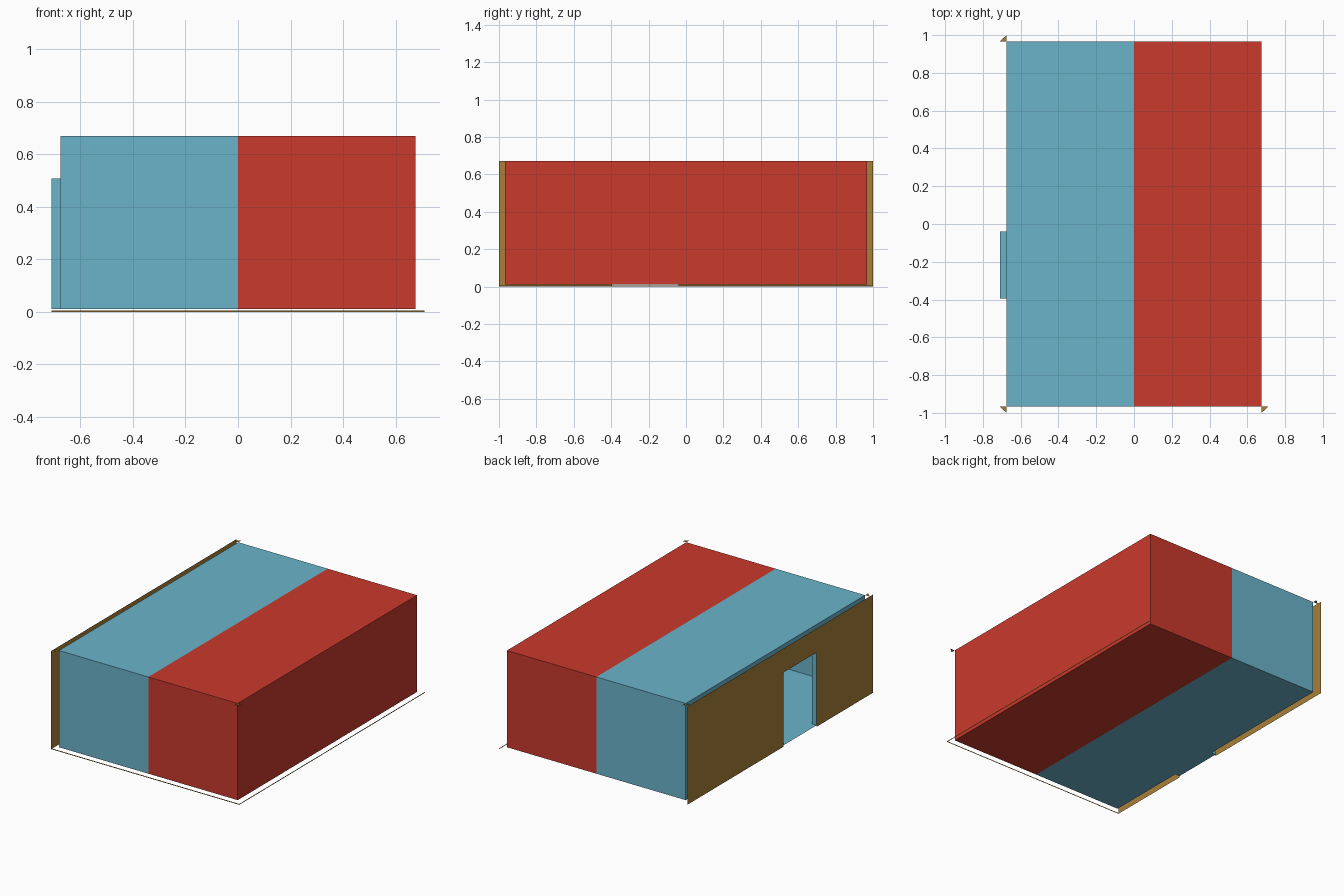
import bpy

if "Cube" in bpy.data.objects:
    bpy.data.objects.remove(bpy.data.objects["Cube"])

X, Y = 0.675, 0.967      # inner room half sizes
OX, OY = 0.71, 1.0       # outer wall half sizes
FLOOR, TOP = 0.01, 0.67
D0, D1, DH = -0.395, -0.04, 0.507   # doorway


def material(name, rgb):
    m = bpy.data.materials.new(name)
    m.diffuse_color = (*rgb, 1)
    m.use_nodes = True
    m.node_tree.nodes["Principled BSDF"].inputs["Base Color"].default_value = m.diffuse_color
    return m


BLUE = material("light blue paint", (0.145, 0.456, 0.591))
RED = material("red paint", (0.591, 0.042, 0.026))
BROWN = material("tan outer wall", (0.386, 0.216, 0.041))


def sheet(name, faces, mat):
    """Thin surface made of separate polygons."""
    verts, polys = [], []
    for f in faces:
        polys.append(range(len(verts), len(verts) + len(f)))
        verts += f
    me = bpy.data.meshes.new(name)
    me.from_pydata(verts, [], [list(p) for p in polys])
    me.materials.append(mat)
    ob = bpy.data.objects.new(name, me)
    bpy.context.collection.objects.link(ob)
    return ob


def door_wall(x, y, z):
    """Wall in the yz plane with a doorway open at the bottom."""
    pts = [(-y, z), (D0, z), (D0, DH), (D1, DH), (D1, z), (y, z), (y, TOP), (-y, TOP)]
    return [(x, a, b) for a, b in reversed(pts)]


def flat(x0, x1, y0, y1, z):
    return [(x0, y0, z), (x1, y0, z), (x1, y1, z), (x0, y1, z)]


def cross(x0, x1, y, z0, z1):
    return [(x0, y, z0), (x1, y, z0), (x1, y, z1), (x0, y, z1)]


def along(x, y0, y1, z0, z1):
    return [(x, y0, z0), (x, y1, z0), (x, y1, z1), (x, y0, z1)]


# Room lining: floor, ceiling and end walls, half blue and half red
for name, x0, x1, mat in (("blue", -X, 0, BLUE), ("red", 0, X, RED)):
    sheet(name + "_floor", [flat(x0, x1, -Y, Y, FLOOR)], mat)
    sheet(name + "_ceiling", [flat(x0, x1, -Y, Y, TOP)], mat)
    sheet(name + "_end_walls", [cross(x0, x1, s * Y, FLOOR, TOP) for s in (-1, 1)], mat)

# Side walls
sheet("red_side_wall", [along(X, -Y, Y, FLOOR, TOP)], RED)
sheet("blue_side_wall", [door_wall(-X, Y, FLOOR)], BLUE)

# Doorway lining: two jambs, head and sill
sheet("door_lining", [cross(-OX, -X, D0, FLOOR, DH), cross(-OX, -X, D1, FLOOR, DH),
                      flat(-OX, -X, D0, D1, DH), flat(-OX, -X, D0, D1, FLOOR)], BLUE)

# Outer wall on the door side
sheet("outer_wall", [door_wall(-OX, OY, 0)], BROWN)

# Thin base strips on the front and right
sheet("base_strips", [cross(-OX, OX, -OY, 0, 0.006), along(OX, -OY, OY, 0, 0.006)], BROWN)

# Small corner slivers at the top edge
sheet("corner_slivers", [[(sx * X, sy * Y, TOP), (sx * OX, sy * Y, TOP), (sx * X, sy * OY, TOP)]
                         for sx, sy in ((1, -1), (-1, 1), (-1, -1))], BROWN)
